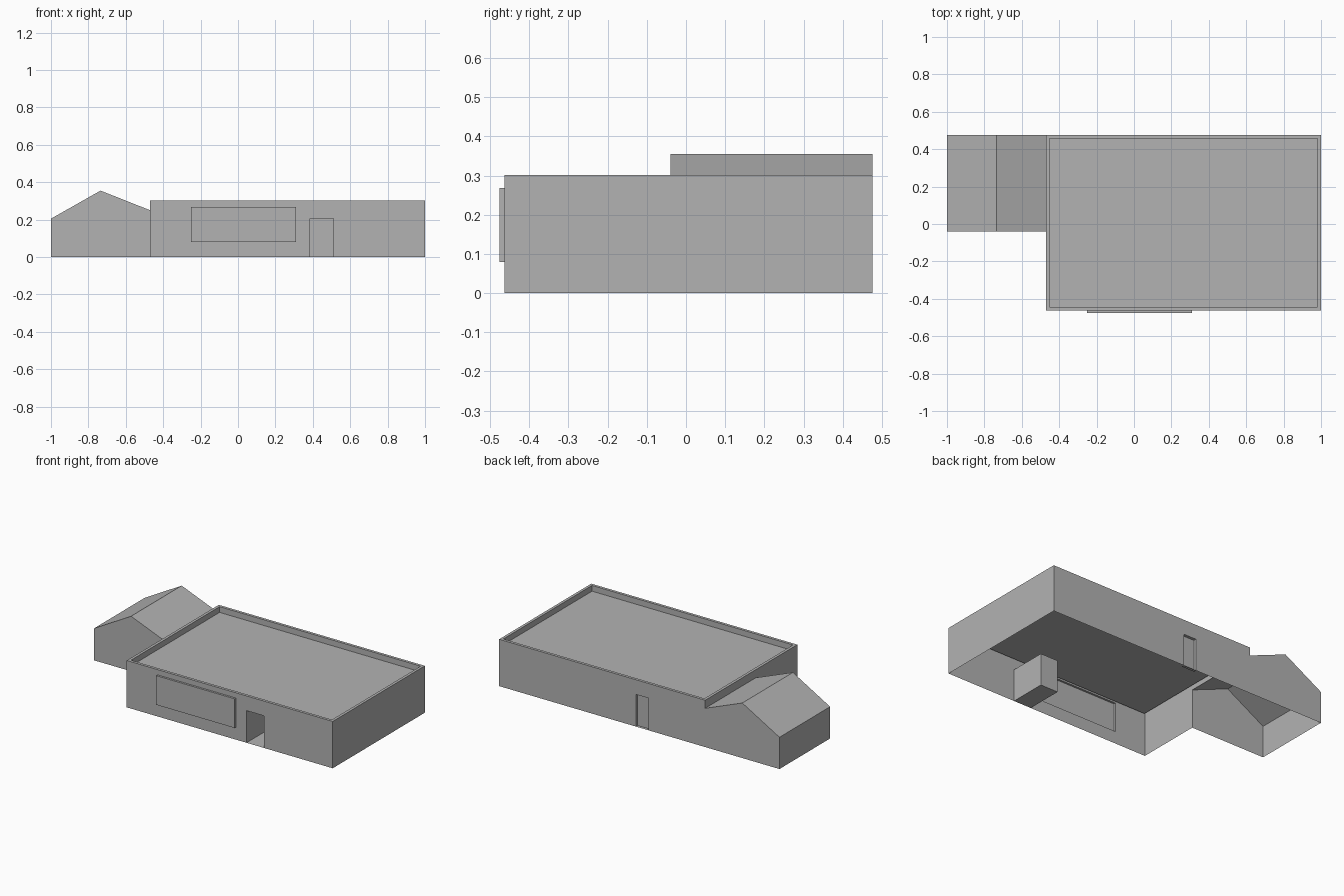
import bpy, bmesh
from mathutils import Vector

if "Cube" in bpy.data.objects:
    bpy.data.objects.remove(bpy.data.objects["Cube"])

grey = bpy.data.materials.new("wall grey")
grey.diffuse_color = (0.45, 0.45, 0.45, 1)
grey.use_nodes = True
grey.node_tree.nodes["Principled BSDF"].inputs["Base Color"].default_value = grey.diffuse_color

# Main footprint and heights
X0, X1, Y0, Y1, H = -0.47, 1.0, -0.463, 0.476, 0.302
RIM, ROOF = 0.018, 0.265
# Annex: left end, front, eave / ridge / joint heights
AX, AY, RIDGE_X = -1.0, -0.04, -0.735
EAVE, RIDGE, JOINT = 0.205, 0.355, 0.25


def add_face(bm, pts, out):
    """Add a face whose normal points towards 'out'."""
    f = bm.faces.new([bm.verts.new(p) for p in pts])
    f.normal_update()
    if f.normal.dot(Vector(out)) < 0:
        f.normal_flip()


def finish(bm, name):
    bmesh.ops.remove_doubles(bm, verts=bm.verts, dist=0.0005)
    me = bpy.data.meshes.new(name)
    bm.to_mesh(me)
    bm.free()
    me.materials.append(grey)
    ob = bpy.data.objects.new(name, me)
    bpy.context.collection.objects.link(ob)


def panel(name, y, ny, x0, x1, z0, z1, push):
    """Wall opening moved along the wall normal, with its four sides."""
    bm = bmesh.new()
    yp = y + ny * push
    ring = [(x0, z0), (x1, z0), (x1, z1), (x0, z1)]
    add_face(bm, [(x, yp, z) for x, z in ring], (0, ny, 0))
    cx, cz = (x0 + x1) / 2, (z0 + z1) / 2
    s = 1 if push > 0 else -1
    for i in range(4):
        (a, b), (c, d) = ring[i], ring[(i + 1) % 4]
        out = (s * ((a + c) / 2 - cx), 0, s * ((b + d) / 2 - cz))
        add_face(bm, [(a, y, b), (c, y, d), (c, yp, d), (a, yp, b)], out)
    finish(bm, name)


def wall(bm, y, ny, holes):
    """Long wall cut into cells, leaving out the rectangular holes."""
    xs = sorted({X0, X1, *[v for h in holes for v in h[:2]]})
    zs = sorted({0, H, *[v for h in holes for v in h[2:]]})
    for xa, xb in zip(xs, xs[1:]):
        for za, zb in zip(zs, zs[1:]):
            mx, mz = (xa + xb) / 2, (za + zb) / 2
            if not any(h[0] < mx < h[1] and h[2] < mz < h[3] for h in holes):
                add_face(bm, [(xa, y, za), (xb, y, za), (xb, y, zb), (xa, y, zb)], (0, ny, 0))


window = (-0.25, 0.31, 0.08, 0.268)
front_door = (0.385, 0.51, 0, 0.207)
back_door = (-0.065, 0.025, 0, 0.207)

# Main building: open-bottomed shell
bm = bmesh.new()
wall(bm, Y0, -1, [window, front_door])
wall(bm, Y1, 1, [back_door])
add_face(bm, [(X1, Y0, 0), (X1, Y1, 0), (X1, Y1, H), (X1, Y0, H)], (1, 0, 0))
# left wall, open where the annex joins
add_face(bm, [(X0, Y0, 0), (X0, AY, 0), (X0, AY, H), (X0, Y0, H)], (-1, 0, 0))
add_face(bm, [(X0, AY, JOINT), (X0, Y1, JOINT), (X0, Y1, H), (X0, AY, H)], (-1, 0, 0))
# parapet rim, inner faces and sunken roof
outer = [(X0, Y0), (X1, Y0), (X1, Y1), (X0, Y1)]
inner = [(X0 + RIM, Y0 + RIM), (X1 - RIM, Y0 + RIM), (X1 - RIM, Y1 - RIM), (X0 + RIM, Y1 - RIM)]
inward = [(0, 1, 0), (-1, 0, 0), (0, -1, 0), (1, 0, 0)]
for i in range(4):
    j = (i + 1) % 4
    add_face(bm, [(*outer[i], H), (*outer[j], H), (*inner[j], H), (*inner[i], H)], (0, 0, 1))
    add_face(bm, [(*inner[i], H), (*inner[j], H), (*inner[j], ROOF), (*inner[i], ROOF)], inward[i])
add_face(bm, [(*p, ROOF) for p in inner], (0, 0, 1))
finish(bm, "main_building")

# Raised front window, deep entrance, shallow back door
panel("front_window", Y0, -1, *window, 0.013)
panel("front_entrance", Y0, -1, *front_door, -0.24)
panel("back_door", Y1, 1, *back_door, -0.018)

# Annex with an uneven gable roof, open below and towards the main building
bm = bmesh.new()
gable = [(AX, 0), (X0, 0), (X0, JOINT), (RIDGE_X, RIDGE), (AX, EAVE)]
for y, ny in ((AY, -1), (Y1, 1)):
    add_face(bm, [(x, y, z) for x, z in gable], (0, ny, 0))
for (a, b), (c, d), out in ((gable[2], gable[3], (0, 0, 1)),
                            (gable[3], gable[4], (0, 0, 1)),
                            (gable[4], gable[0], (-1, 0, 0))):
    add_face(bm, [(a, AY, b), (c, AY, d), (c, Y1, d), (a, Y1, b)], out)
finish(bm, "annex")
